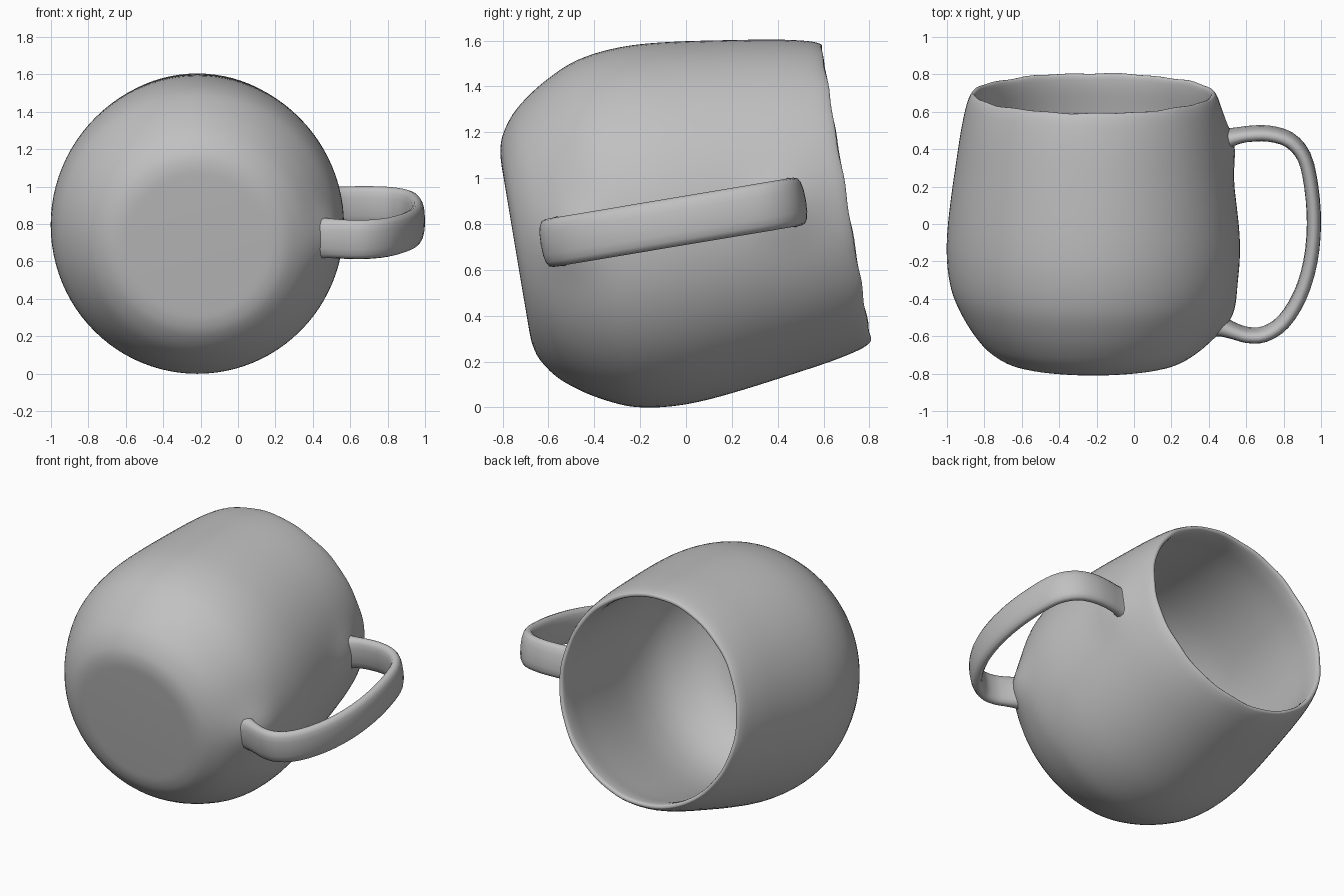
import bpy, bmesh, math
from mathutils import Vector, Matrix

if "Cube" in bpy.data.objects:
    bpy.data.objects.remove(bpy.data.objects["Cube"])

# The mug lies on its side: local +Y is its axis, from base to rim
TILT = math.radians(9.5)
PLACE = Matrix.Translation((-0.2175, -0.744, 0.692)) @ Matrix.Rotation(TILT, 4, 'X')

clay = bpy.data.materials.new("grey clay")
clay.diffuse_color = (0.53, 0.53, 0.53, 1)
clay.use_nodes = True
clay.node_tree.nodes["Principled BSDF"].inputs["Base Color"].default_value = clay.diffuse_color


def smooth_path(points, steps):
    """Catmull-Rom curve through the points."""
    pts = [Vector(p) for p in points]
    pts = [2 * pts[0] - pts[1]] + pts + [2 * pts[-1] - pts[-2]]
    out = []
    for a, b, c, d in zip(pts, pts[1:], pts[2:], pts[3:]):
        for k in range(steps):
            t = k / steps
            out.append(0.5 * (2 * b + (c - a) * t + (2 * a - 5 * b + 4 * c - d) * t * t
                              + (3 * b - a - 3 * c + d) * t ** 3))
    return out + [pts[-2]]


def loft(name, rings, angle):
    """Skin a list of closed rings and cap both ends."""
    bm = bmesh.new()
    loops = [[bm.verts.new(p) for p in ring] for ring in rings]
    n = len(loops[0])
    for a, b in zip(loops, loops[1:]):
        for i in range(n):
            j = (i + 1) % n
            bm.faces.new((a[i], a[j], b[j], b[i]))
    bm.faces.new(loops[0])
    bm.faces.new(loops[-1])
    bmesh.ops.recalc_face_normals(bm, faces=bm.faces)
    mesh = bpy.data.meshes.new(name)
    bm.to_mesh(mesh)
    bm.free()
    mesh.materials.append(clay)
    obj = bpy.data.objects.new(name, mesh)
    bpy.context.collection.objects.link(obj)
    obj.matrix_world = PLACE
    bpy.ops.object.select_all(action='DESELECT')
    bpy.context.view_layer.objects.active = obj
    obj.select_set(True)
    bpy.ops.object.shade_smooth_by_angle(angle=math.radians(angle))
    return obj


# Cup: (radius, height) outside from base to rim, then inside back down
outside = [(0.36, 0), (0.42, 0.004), (0.49, 0.025), (0.575, 0.085), (0.645, 0.17),
           (0.70, 0.26), (0.75, 0.37), (0.775, 0.48), (0.784, 0.60), (0.780, 0.72),
           (0.763, 0.88), (0.735, 1.08), (0.706, 1.27), (0.678, 1.40), (0.658, 1.452)]
inside = [(0.645, 1.462), (0.630, 1.45), (0.630, 1.38), (0.645, 1.27), (0.668, 1.08),
          (0.692, 0.88), (0.707, 0.72), (0.710, 0.60), (0.700, 0.48), (0.67, 0.37),
          (0.615, 0.27), (0.54, 0.185), (0.44, 0.125), (0.34, 0.105)]
SIDES = 96
STEPS = 3
profile = smooth_path([(r, h, 0) for r, h in outside + inside], STEPS)


def cup_point(i, p, t):
    """Point on the cup, swelling softly under the handle ends; the rim is slightly uneven."""
    r, h = p.x, p.y
    if i < STEPS * (len(outside) - 2):
        z = r * math.sin(t)
        if math.cos(t) > 0:
            for h0, amp in ((1.18, 0.035), (0.24, 0.045)):
                r += amp * math.exp(-((h - h0) / 0.13) ** 2 - (z / 0.14) ** 2)
    rim = max(0, (h - 1.35) / 0.11)
    h += rim * (0.002 * math.sin(9 * t + 1) + 0.002 * math.sin(17 * t))
    return (r * math.cos(t), h, 1.01 * r * math.sin(t))


turns = [2 * math.pi * i / SIDES for i in range(SIDES)]
loft("cup", [[cup_point(i, p, t) for t in turns] for i, p in enumerate(profile)], 50)

# Handle: flattened oval section swept along a D-shaped loop
loop = [(0.475, 0.455), (0.51, 0.463), (0.56, 0.475), (0.62, 0.484), (0.72, 0.485),
        (0.83, 0.452), (0.91, 0.36), (0.948, 0.20), (0.962, 0.0), (0.943, -0.20),
        (0.888, -0.38), (0.80, -0.52), (0.70, -0.586), (0.61, -0.592), (0.54, -0.572),
        (0.48, -0.55), (0.43, -0.535)]
path = smooth_path([(x + 0.2175, (y + 0.742) / 0.986, 0) for x, y in loop], 3)
rings = []
for i, p in enumerate(path):
    along = (path[min(i + 1, len(path) - 1)] - path[max(i - 1, 0)]).normalized()
    out = Vector((along.y, -along.x, 0))
    end = min(i, len(path) - 1 - i)
    flare = max(0, 1 - end / 8) ** 2          # thickens where it meets the cup
    thick, wide = 0.038 + 0.025 * flare, 0.106 + 0.006 * flare
    ring = []
    for k in range(16):
        t = 2 * math.pi * k / 16
        c, s = math.cos(t), math.sin(t)
        ring.append(p + out * thick * math.copysign(abs(c) ** 0.8, c)
                    + Vector((0, 0, wide * math.copysign(abs(s) ** 0.8, s))))
    rings.append(ring)
loft("handle", rings, 60)
